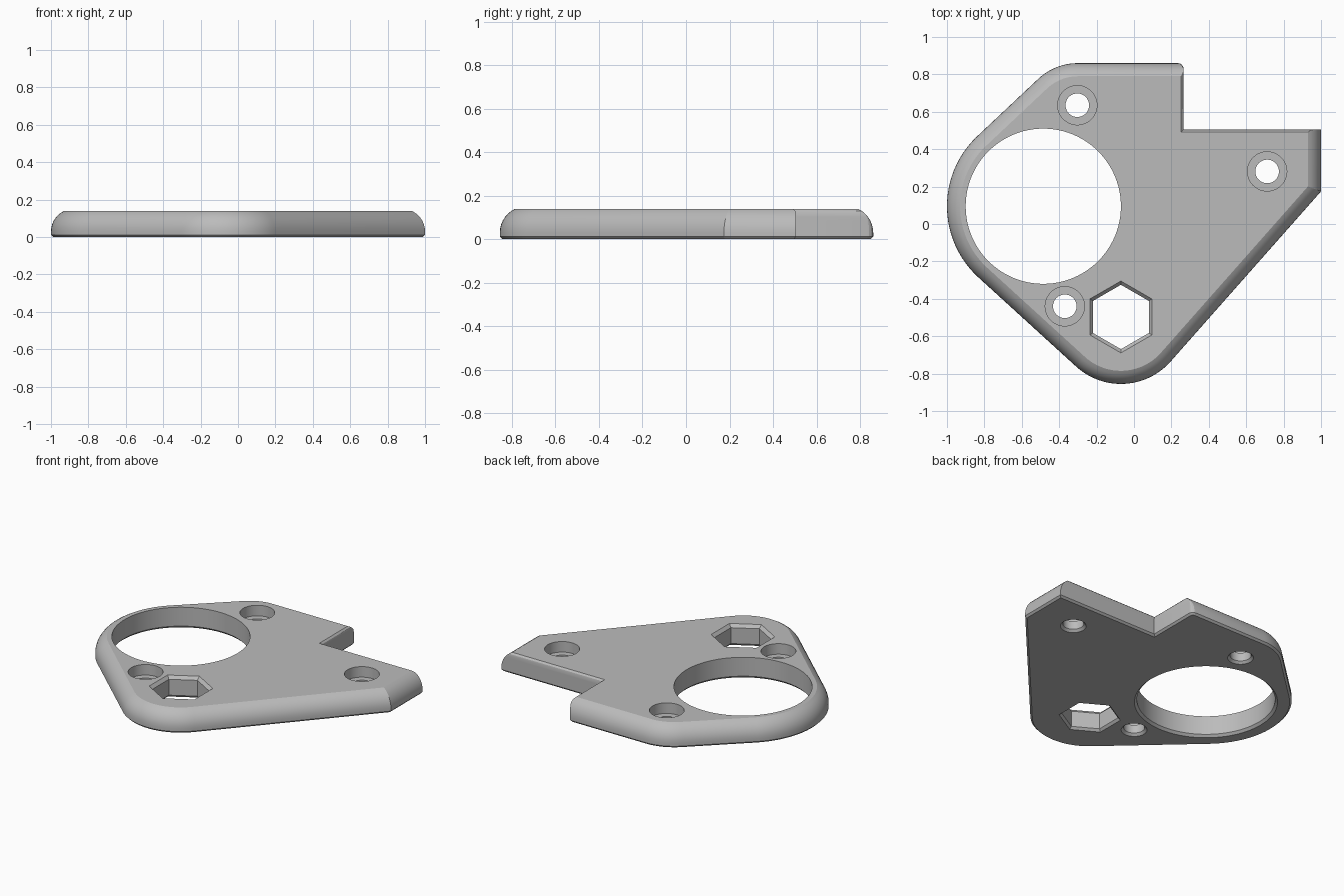
import bpy
import bmesh
from math import cos, sin, radians

cube = bpy.data.objects.get("Cube")
if cube:
    bpy.data.objects.remove(cube, do_unlink=True)

HEIGHT = 0.14
HEX_CENTRE = (-0.07, -0.497)

grey = bpy.data.materials.new("plain grey")
grey.use_nodes = True
colour = (0.5, 0.5, 0.5, 1)
grey.diffuse_color = colour
grey.node_tree.nodes["Principled BSDF"].inputs["Base Color"].default_value = colour


def arc(cx, cy, r, start, end, steps):
    angles = [radians(start + (end - start) * i / steps) for i in range(steps + 1)]
    return [(cx + r * cos(a), cy + r * sin(a)) for a in angles]


def outline(d, n):
    """Plate outline, inset by d on the rolled edges and by n on the notch edges."""
    r = max(0.03 - d, 0.001)
    slant_y = (0.749 * (1 - d) - 0.6336 + d) / 0.662
    return (arc(-0.3, 0.55, 0.31 - d, 90, 135, 12)
            + arc(-0.485, 0.095, 0.515 - d, 135, 227.6, 24)
            + arc(-0.07, -0.5, 0.355 - d, 227.6, 318.5, 24)
            + [(1 - d, slant_y), (1 - d, 0.505 - n), (0.265 - n, 0.505 - n)]
            + arc(0.265 - n - r, 0.86 - d - r, r, 0, 90, 4))


def loft(name, rings):
    """Skin a stack of (points, z) rings and cap both ends."""
    bm = bmesh.new()
    loops = [[bm.verts.new((x, y, z)) for x, y in pts] for pts, z in rings]
    for low, high in zip(loops, loops[1:]):
        for i in range(len(low)):
            j = (i + 1) % len(low)
            bm.faces.new((low[i], low[j], high[j], high[i]))
    bm.faces.new(loops[0][::-1])
    bm.faces.new(loops[-1])
    bmesh.ops.recalc_face_normals(bm, faces=bm.faces)
    mesh = bpy.data.meshes.new(name)
    bm.to_mesh(mesh)
    bm.free()
    mesh.materials.append(grey)
    obj = bpy.data.objects.new(name, mesh)
    bpy.context.collection.objects.link(obj)
    return obj


def cutter(name, centre, profile, sides=64, turn=0):
    """Turned cutter from a (radius, z) profile."""
    step = 360 / sides
    return loft(name, [(arc(*centre, r, turn, turn + 360 - step, sides - 1), z)
                       for r, z in profile])


# Plate: chamfered base, rolled outer edge, nearly upright notch walls
levels = [(0, 0.012, 0.012), (0.012, 0, 0)]
R, STEPS = 0.121, 7
for i in range(STEPS + 1):
    a = radians(65 * i / STEPS)
    z = 0.03 + R * sin(a)
    levels.append((z, R * (1 - cos(a)), max(0, z - 0.127)))
levels[-1] = (HEIGHT, 0.07, 0.013)
plate = loft("mounting_plate", [(outline(d, n), z) for z, d, n in levels])

# Large round opening
cutters = [cutter("round_opening", (-0.485, 0.095),
                  [(0.435, -0.005), (0.415, 0.015), (0.415, 0.2)], 96)]

# Counterbored screw holes
for i, centre in enumerate([(-0.303, 0.635), (0.712, 0.281), (-0.37, -0.44)]):
    cutters.append(cutter(f"screw_hole_{i + 1}", centre,
                          [(0.083, -0.005), (0.063, 0.015), (0.063, 0.07),
                           (0.105, 0.07), (0.105, 0.2)], 48))

# Hexagonal opening, chamfered on both faces
cutters.append(cutter("hex_opening", HEX_CENTRE,
                      [(0.192, -0.005), (0.172, 0.015), (0.172, 0.12),
                       (0.192, HEIGHT), (0.192, 0.2)], 6, 30))

# Cut the openings
bpy.context.view_layer.objects.active = plate
for tool in cutters:
    tool.hide_render = True
    cut = plate.modifiers.new(tool.name, "BOOLEAN")
    cut.operation = "DIFFERENCE"
    cut.solver = "EXACT"
    cut.object = tool
    bpy.ops.object.modifier_apply(modifier=cut.name)
    bpy.data.objects.remove(tool, do_unlink=True)

# Smooth curves, crisp edges
bpy.ops.object.select_all(action="DESELECT")
plate.select_set(True)
bpy.ops.object.shade_smooth_by_angle(angle=radians(20))
